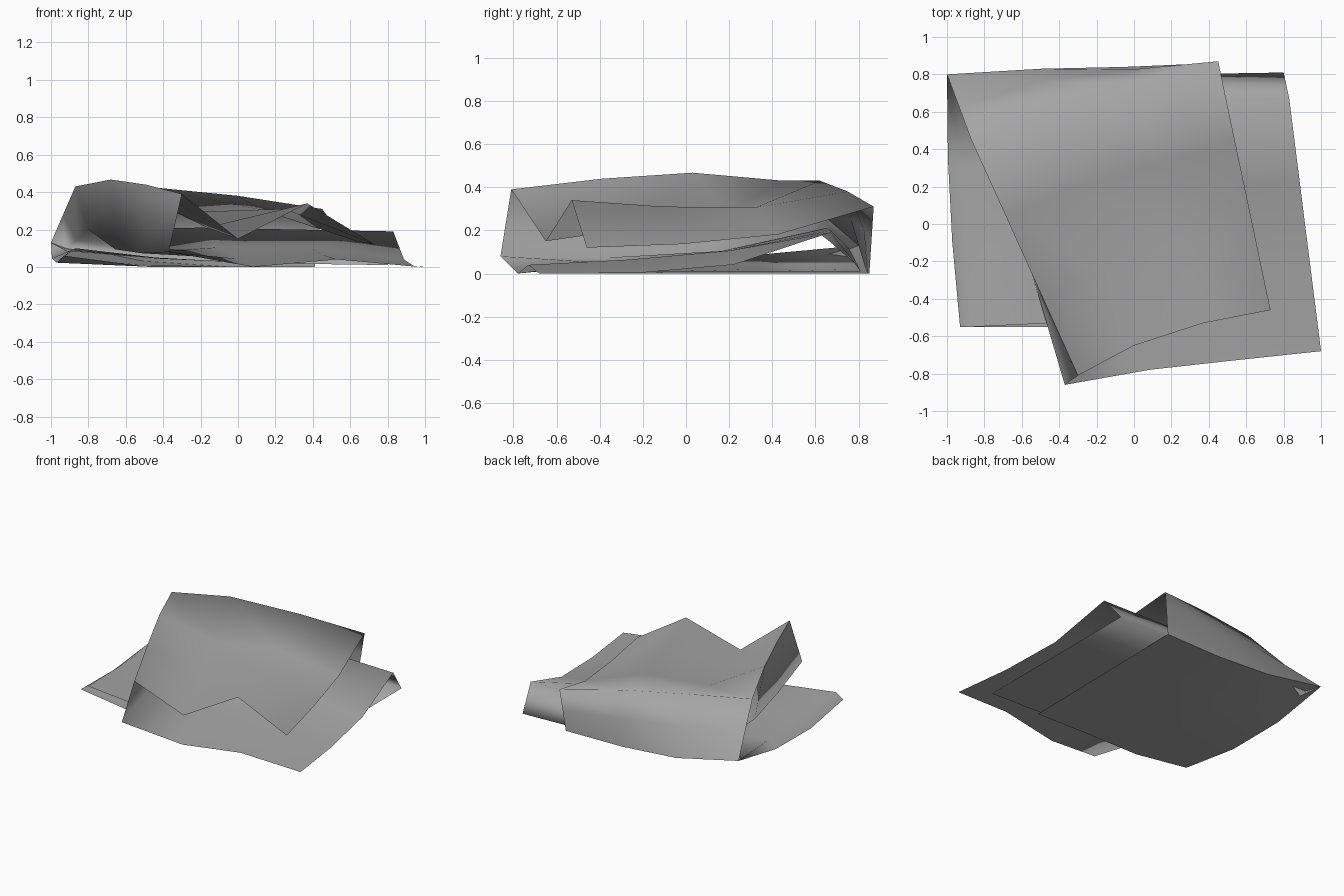
import bpy
import bmesh
import math
from mathutils import Vector

cube = bpy.data.objects.get("Cube")
if cube:
    bpy.data.objects.remove(cube, do_unlink=True)


def loft(start, end, steps, push, axis=(0, 0, 1), skew=0):
    """Rows of points between two edges, pushed along an axis per column."""
    rows = []
    for i in range(steps + 1):
        t = i / steps
        lift = math.sin(math.pi * t) * (1 + skew * (t - .5))
        rows.append([Vector(a).lerp(Vector(b), t) + Vector(axis) * p * lift
                     for a, b, p in zip(start, end, push)])
    return rows


def layer(top_front, ridge, back, bottom_front, top_sag, back_bow, bottom_sag):
    """Upper sheet, rounded fold at the back, then lower sheet coming forward."""
    return (loft(top_front, ridge, 3, top_sag, skew=1)
            + loft(ridge, back, 2, back_bow, axis=(0, 1, .4))[1:]
            + loft(back, bottom_front, 3, bottom_sag, axis=(.3, 0, 1))[1:])


# Outer layer, columns from left fold to free side
outer = layer(
    top_front=[(-.3, -.81, .39), (0, -.65, .15), (.37, -.53, .34), (.73, -.46, .12)],
    ridge=[(-.87, .45, .43), (-.5, .62, .43), (0, .75, .38), (.45, .87, .31)],
    back=[(-1, .8, .13), (-.5, .83, .03), (-.05, .84, 0), (.41, .85, 0)],
    bottom_front=[(-.93, -.55, .06), (-.48, -.55, 0), (-.05, -.55, 0), (.39, -.56, 0)],
    top_sag=(.05, -.045, -.06, -.065),
    back_bow=(0, .04, .03, 0),
    bottom_sag=(-.07, -.01, 0, 0))

# Inner layer, nested between the outer sheets
inner = layer(
    top_front=[(-.37, -.86, .08), (.08, -.78, 0), (.53, -.73, .04), (1, -.68, 0)],
    ridge=[(-.8, .6, .2), (-.2, .65, .21), (.3, .67, .2), (.83, .67, .19)],
    back=[(-.93, .74, .09), (-.4, .79, .04), (.2, .8, .02), (.8, .81, .01)],
    bottom_front=[(-.87, -.55, .1), (-.44, -.53, .05), (.1, -.55, .02), (.8, -.56, .01)],
    top_sag=(-.065, -.035, -.04, -.085),
    back_bow=(0, .02, .02, 0),
    bottom_sag=(-.01, 0, 0, 0))

# One continuous cloth: outer row runs left, folds over, inner row runs right
bm = bmesh.new()
grid = [[bm.verts.new(p) for p in o[::-1] + i] for o, i in zip(outer, inner)]
for near, far in zip(grid, grid[1:]):
    for c in range(len(near) - 1):
        bm.faces.new((near[c], far[c], far[c + 1], near[c + 1])).smooth = True

# Pressed creases along the left edge and lower back edge of the outer layer
crease = len(outer[0]) - 1
for near, far in zip(grid, grid[1:]):
    bm.edges.get((near[crease], far[crease])).smooth = False
back_row = grid[5]
for c in range(crease):
    bm.edges.get((back_row[c], back_row[c + 1])).smooth = False

mesh = bpy.data.meshes.new("folded_cloth")
bm.to_mesh(mesh)
bm.free()
cloth = bpy.data.objects.new("folded_cloth", mesh)
bpy.context.collection.objects.link(cloth)

# Plain grey fabric
grey = bpy.data.materials.new("grey_fabric")
grey.use_nodes = True
colour = (.38, .38, .38, 1)
grey.diffuse_color = colour
shader = next(n for n in grey.node_tree.nodes if n.type == "BSDF_PRINCIPLED")
shader.inputs["Base Color"].default_value = colour
shader.inputs["Roughness"].default_value = .9
mesh.materials.append(grey)
